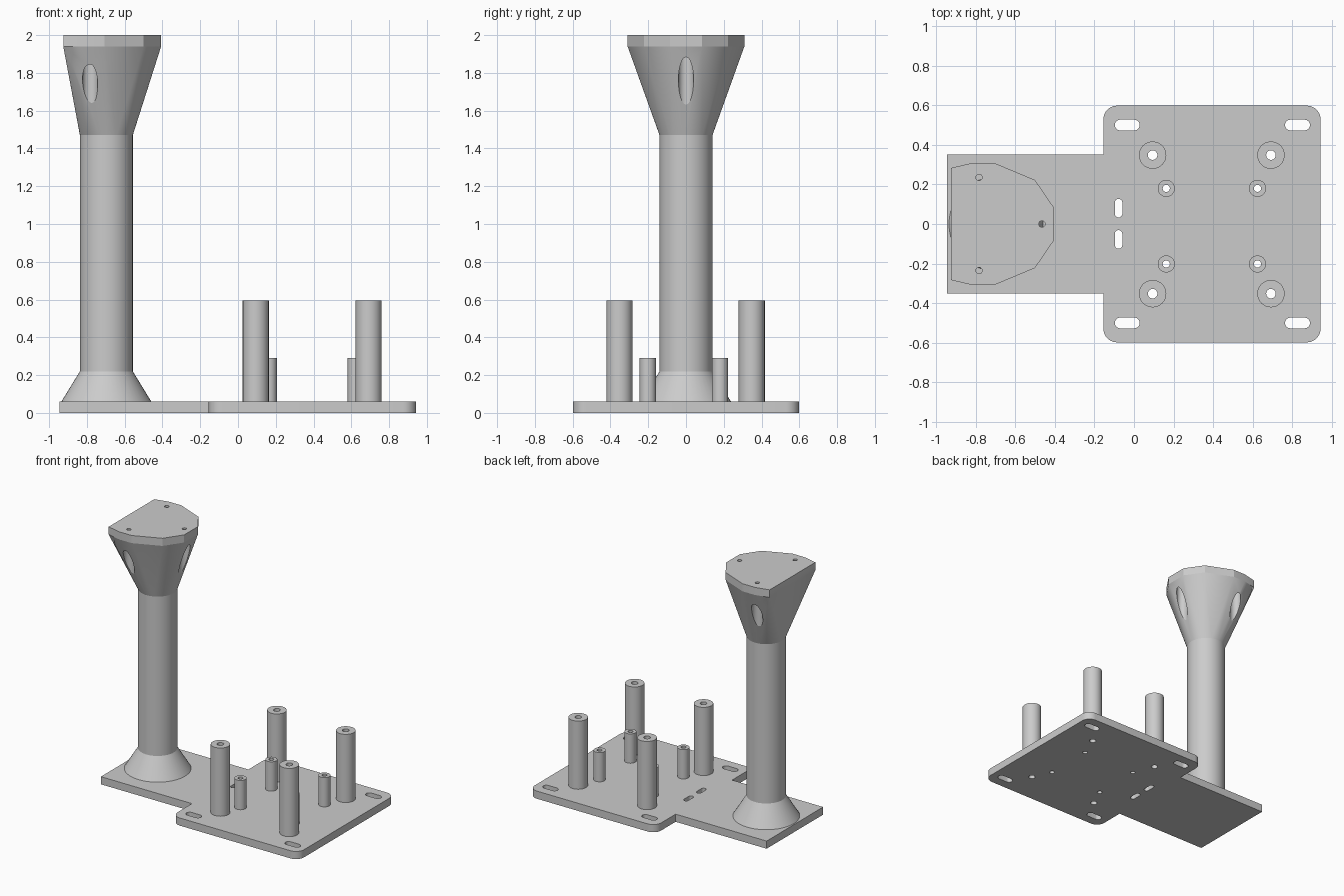
import bpy, bmesh
from math import cos, sin, pi, radians

cube = bpy.data.objects.get("Cube")
if cube:
    bpy.data.objects.remove(cube, do_unlink=True)

grey = bpy.data.materials.new("light grey plastic")
grey.use_nodes = True
colour = (0.6, 0.6, 0.6, 1)
grey.diffuse_color = colour
grey.node_tree.nodes["Principled BSDF"].inputs["Base Color"].default_value = colour

SEG = 48
PLATE = 0.06            # plate thickness
POST_X, POST_R = -0.697, 0.14


def finish(bm, name):
    bmesh.ops.recalc_face_normals(bm, faces=bm.faces)
    mesh = bpy.data.meshes.new(name)
    bm.to_mesh(mesh)
    bm.free()
    mesh.materials.append(grey)
    obj = bpy.data.objects.new(name, mesh)
    bpy.context.collection.objects.link(obj)
    return obj


def prism(name, outline, z0, z1):
    bm = bmesh.new()
    face = bm.faces.new([bm.verts.new((x, y, z0)) for x, y in outline])
    top = bmesh.ops.extrude_face_region(bm, geom=[face])["geom"]
    verts = [v for v in top if isinstance(v, bmesh.types.BMVert)]
    bmesh.ops.translate(bm, verts=verts, vec=(0, 0, z1 - z0))
    return finish(bm, name)


def arc(cx, cy, r, start, end, n):
    return [(cx + r * cos(radians(start + (end - start) * i / n)),
             cy + r * sin(radians(start + (end - start) * i / n))) for i in range(n + 1)]


def circle(cx, cy, r, n=SEG):
    return arc(cx, cy, r, 0, 360, n)[:-1]


def slot(cx, cy, length, width, upright=False):
    r, h = width / 2, (length - width) / 2
    pts = arc(h, 0, r, -90, 90, 12) + arc(-h, 0, r, 90, 270, 12)
    return [(cx - y, cy + x) if upright else (cx + x, cy + y) for x, y in pts]


def lathe(name, profile, cx, cy, closed):
    bm = bmesh.new()
    rings = [[bm.verts.new((x, y, z)) for x, y in circle(cx, cy, r)] for r, z in profile]
    pairs = list(zip(rings, rings[1:]))
    if closed:
        pairs.append((rings[-1], rings[0]))
    else:
        bm.faces.new(rings[0])
        bm.faces.new(rings[-1])
    for a, b in pairs:
        for i in range(SEG):
            j = (i + 1) % SEG
            bm.faces.new((a[i], a[j], b[j], b[i]))
    return finish(bm, name)


def cut(obj, cutters):
    for cutter in cutters:
        mod = obj.modifiers.new("cut", "BOOLEAN")
        mod.operation, mod.solver, mod.object = "DIFFERENCE", "EXACT", cutter
        bpy.context.view_layer.objects.active = obj
        bpy.ops.object.modifier_apply(modifier=mod.name)
        bpy.data.objects.remove(cutter, do_unlink=True)


def smooth(obj, angle):
    bpy.ops.object.select_all(action="DESELECT")
    obj.select_set(True)
    bpy.context.view_layer.objects.active = obj
    bpy.ops.object.shade_smooth_by_angle(angle=radians(angle))


# Stand-offs: x, y, radius, bore radius, top height
tall = [(x, y, 0.069, 0.024, 0.595) for x in (0.094, 0.692) for y in (-0.352, 0.348)]
short = [(x, y, 0.043, 0.018, 0.29) for x in (0.163, 0.624) for y in (-0.202, 0.18)]

# Base plate: narrow tongue joined to a wide rounded plate
L, R, W, T, C = -0.155, 0.943, 0.598, 0.35, 0.07
outline = ([(-0.945, -T), (L, -T)]
           + arc(L + C, -W + C, C, 180, 270, 10) + arc(R - C, -W + C, C, 270, 360, 10)
           + arc(R - C, W - C, C, 0, 90, 10) + arc(L + C, W - C, C, 90, 180, 10)
           + [(L, T), (-0.945, T)])
plate = prism("base_plate", outline, 0, PLATE)
holes = [slot(x, y, 0.126, 0.054) for x in (-0.034, 0.826) for y in (-0.5, 0.5)]
holes += [slot(-0.078, y, 0.094, 0.038, True) for y in (-0.078, 0.08)]
holes += [circle(x, y, bore) for x, y, r, bore, top in tall + short]
cut(plate, [prism("hole_cutter", h, -0.1, 0.2) for h in holes])
smooth(plate, 30)

# Hollow stand-offs
for label, group in (("tall", tall), ("short", short)):
    for i, (x, y, r, bore, top) in enumerate(group):
        profile = [(bore, PLATE), (r, PLATE), (r, top), (bore, top)]
        smooth(lathe(f"{label}_standoff_{i + 1}", profile, x, y, True), 30)

# Post with flared foot
NECK = 1.47
post = lathe("post", [(0.238, PLATE), (POST_R, 0.22), (POST_R, NECK)], POST_X, 0, False)
smooth(post, 25)

# Head: hull from the round neck to a faceted mounting pad
half = [(-0.925, 0.283), (-0.815, 0.309), (-0.707, 0.309), (-0.5, 0.222), (-0.407, 0.086)]
pad = half + [(x, -y) for x, y in reversed(half)]
bm = bmesh.new()
for pts, z in ((circle(POST_X, 0, POST_R), NECK), (pad, 1.94), (pad, 2.0)):
    for x, y in pts:
        bm.verts.new((x, y, z))
bmesh.ops.convex_hull(bm, input=bm.verts)
bmesh.ops.dissolve_limit(bm, angle_limit=radians(0.5), verts=bm.verts, edges=bm.edges)
head = finish(bm, "head")

# Screw holes with access pockets opening through the sloped sides
screws = [(-0.783, 0.235), (-0.783, -0.235), (-0.465, 0)]
cut(head, [prism("pocket_cutter", circle(x, y, 0.04), 1.5, 1.93) for x, y in screws])
cut(head, [prism("screw_cutter", circle(x, y, 0.016, 24), 1.9, 2.1) for x, y in screws])
smooth(head, 16)
